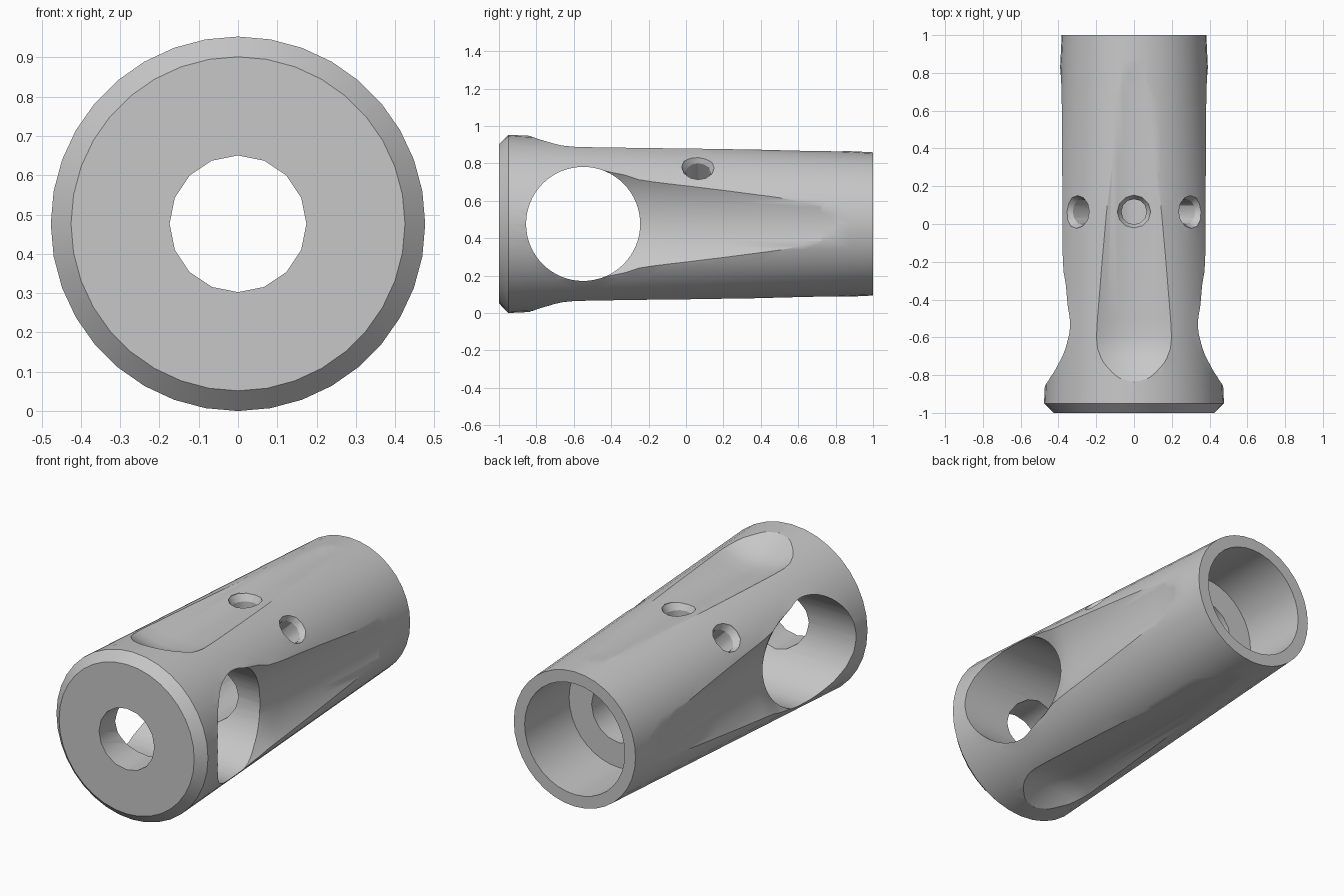
import bpy
import bmesh
from math import pi, sin, cos, radians
from mathutils import Matrix, Vector

if "Cube" in bpy.data.objects:
    bpy.data.objects.remove(bpy.data.objects["Cube"])

CENTRE_Z = 0.4765
grey = bpy.data.materials.new("plain grey")
grey.use_nodes = True
grey.diffuse_color = (0.57, 0.57, 0.57, 1)
grey.node_tree.nodes["Principled BSDF"].inputs["Base Color"].default_value = (0.57, 0.57, 0.57, 1)


def loft(name, rings, segments, spin=Matrix()):
    """Circles across the y axis as (y, radius, height), joined into a closed solid."""
    bm = bmesh.new()
    loops = []
    for y, radius, height in rings:
        angles = [2 * pi * i / segments for i in range(segments)]
        loops.append([bm.verts.new(spin @ Vector((radius * sin(a), y, height + radius * cos(a))))
                      for a in angles])
    for a, b in zip(loops, loops[1:]):
        for i in range(segments):
            j = (i + 1) % segments
            bm.faces.new((a[i], a[j], b[j], b[i]))
    bm.faces.new(loops[0])
    bm.faces.new(loops[-1])
    bmesh.ops.recalc_face_normals(bm, faces=bm.faces)
    mesh = bpy.data.meshes.new(name)
    bm.to_mesh(mesh)
    bm.free()
    mesh.materials.append(grey)
    obj = bpy.data.objects.new(name, mesh)
    obj.location.z = CENTRE_Z
    bpy.context.collection.objects.link(obj)
    return obj


def body_radius(y):
    return 0.4765 - (y + 0.95) * 0.048


# Tapered body with a chamfered front
STEPS = 16
body_rings = [(-1, 0.425, 0)]
for i in range(STEPS + 1):
    y = -0.95 + 1.95 * i / STEPS
    body_rings.append((y, body_radius(y), 0))
body = loft("tapered_sleeve", body_rings, 36)

cutters = []


def cutter(name, rings, segments, spin=Matrix()):
    obj = loft(name, rings, segments, spin)
    obj.hide_render = True
    cutters.append(obj)


def groove(name, path, radius, angle):
    """Scoop whose floor follows (y, distance from the axis)."""
    rings = [(y, radius, floor + radius) for y, floor in path]
    cutter(name, rings, 96, Matrix.Rotation(radians(angle), 4, 'Y'))


# Shallow scoops above and below, deeper flared ones on the sides
shallow = [(-0.92, 0.55), (-0.835, 0.47), (-0.8, 0.446), (-0.76, 0.422), (-0.71, 0.394),
           (-0.66, 0.374), (-0.6, 0.365), (-0.5, 0.365), (0.36, 0.384), (0.7, 0.382),
           (0.8, 0.385), (0.87, 0.39), (0.95, 0.41)]
flared = [(-0.45, 0.248), (-0.4, 0.262), (-0.33, 0.278), (-0.25, 0.308), (-0.18, 0.318),
          (-0.1, 0.325), (0.25, 0.346), (0.62, 0.367), (0.72, 0.374), (0.79, 0.384),
          (0.84, 0.394), (0.95, 0.43)]
for name, angle in (("top", 0), ("bottom", 180)):
    groove(name + "_scoop", shallow, 0.44, angle)
for name, angle in (("left", 90), ("right", -90)):
    groove(name + "_scoop", flared, 0.46, angle)

# Cross hole, narrow bore and wide rear bore
across = Matrix.Translation((0, -0.55, 0)) @ Matrix.Rotation(pi / 2, 4, 'Z')
cutter("cross_hole", [(-1, 0.305, 0), (1, 0.305, 0)], 64, across)
cutter("narrow_bore", [(-1.2, 0.174, 0), (0.8, 0.174, 0)], 16)
cutter("rear_bore", [(0.6, 0.315, 0), (1.2, 0.315, 0)], 36)

# Countersunk pin holes through the upper wall
for name, angle, rim in (("top", 0, 0.38), ("left", 45, 0.426), ("right", -45, 0.426)):
    rings = [(0.1, 0.067, -0.065), (rim - 0.035, 0.067, -0.065),
             (rim, 0.088, -0.065), (0.6, 0.088, -0.065)]
    aim = Matrix.Rotation(radians(angle), 4, 'Y') @ Matrix.Rotation(pi / 2, 4, 'X')
    cutter(name + "_pin_hole", rings, 12, aim)

# Carve the body, then discard the cutters
bpy.ops.object.select_all(action='DESELECT')
bpy.context.view_layer.objects.active = body
body.select_set(True)
for tool in cutters:
    mod = body.modifiers.new(tool.name, 'BOOLEAN')
    mod.operation = 'DIFFERENCE'
    mod.solver = 'EXACT'
    mod.object = tool
    bpy.ops.object.modifier_apply(modifier=mod.name)
    bpy.data.objects.remove(tool)
bpy.ops.object.shade_smooth_by_angle(angle=radians(30))
